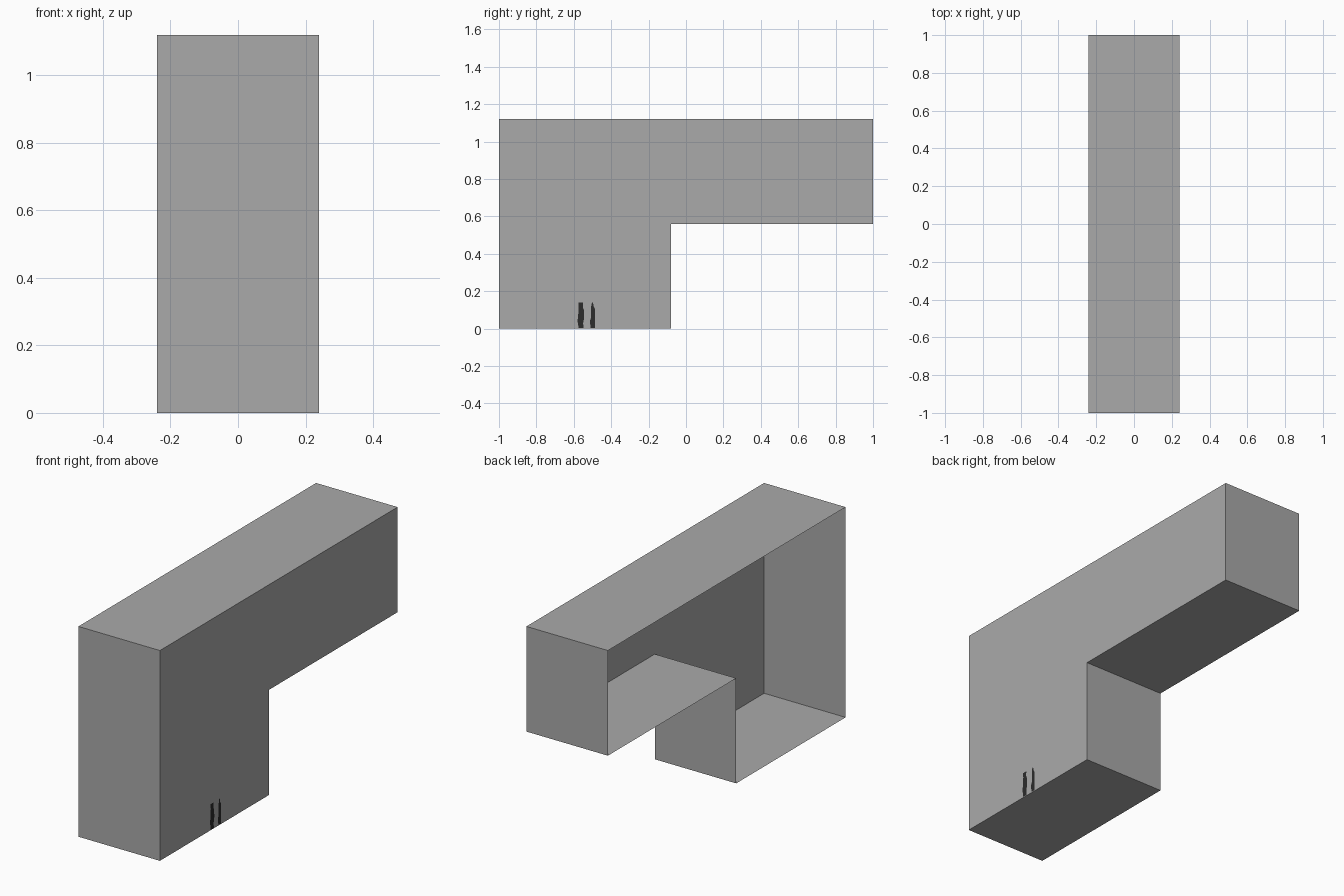
import bpy, bmesh

if "Cube" in bpy.data.objects:
    bpy.data.objects.remove(bpy.data.objects["Cube"])

W = 0.24


def material(name, v):
    m = bpy.data.materials.new(name)
    m.diffuse_color = (v, v, v, 1)
    m.use_nodes = True
    m.node_tree.nodes["Principled BSDF"].inputs["Base Color"].default_value = m.diffuse_color
    return m


def make(name, bm, mat):
    me = bpy.data.meshes.new(name)
    bm.to_mesh(me)
    bm.free()
    me.materials.append(mat)
    ob = bpy.data.objects.new(name, me)
    bpy.context.collection.objects.link(ob)
    return ob


grey = material("mid grey", 0.4)
dark = material("dark charcoal", 0.025)

# L-shaped shell: right wall plus a band around it, left side open
profile = [(-1, 0), (-0.08, 0), (-0.08, 0.56), (1, 0.56), (1, 1.12), (-1, 1.12)]
bm = bmesh.new()
wall = bm.faces.new([bm.verts.new((W, y, z)) for y, z in profile])
ext = bmesh.ops.extrude_edge_only(bm, edges=wall.edges[:])
new = [g for g in ext["geom"] if isinstance(g, bmesh.types.BMVert)]
bmesh.ops.translate(bm, verts=new, vec=(-2 * W, 0, 0))
bmesh.ops.recalc_face_normals(bm, faces=bm.faces[:])
if wall.normal.x < 0:
    bmesh.ops.reverse_faces(bm, faces=bm.faces[:])
make("building_shell", bm, grey)


# Two small standing silhouettes, flat on the right wall
def figure(name, y0, outline):
    bm = bmesh.new()
    f = bm.faces.new([bm.verts.new((W + 0.0015, y0 + y, z)) for y, z in outline])
    f.normal_update()
    if f.normal.x < 0:
        f.normal_flip()
    make(name, bm, dark)


figure("left_figure", -0.562, [
    (-0.012, 0.003), (0.014, 0.003), (0.012, 0.03), (0.018, 0.06), (0.016, 0.1),
    (0.010, 0.115), (0.012, 0.14), (-0.014, 0.14), (-0.012, 0.115),
    (-0.014, 0.08), (-0.018, 0.04)])
figure("right_figure", -0.50, [
    (-0.010, 0.003), (0.014, 0.003), (0.014, 0.06), (0.012, 0.11), (0.006, 0.12),
    (0.003, 0.14), (-0.003, 0.14), (-0.007, 0.12), (-0.007, 0.06), (-0.014, 0.04)])
